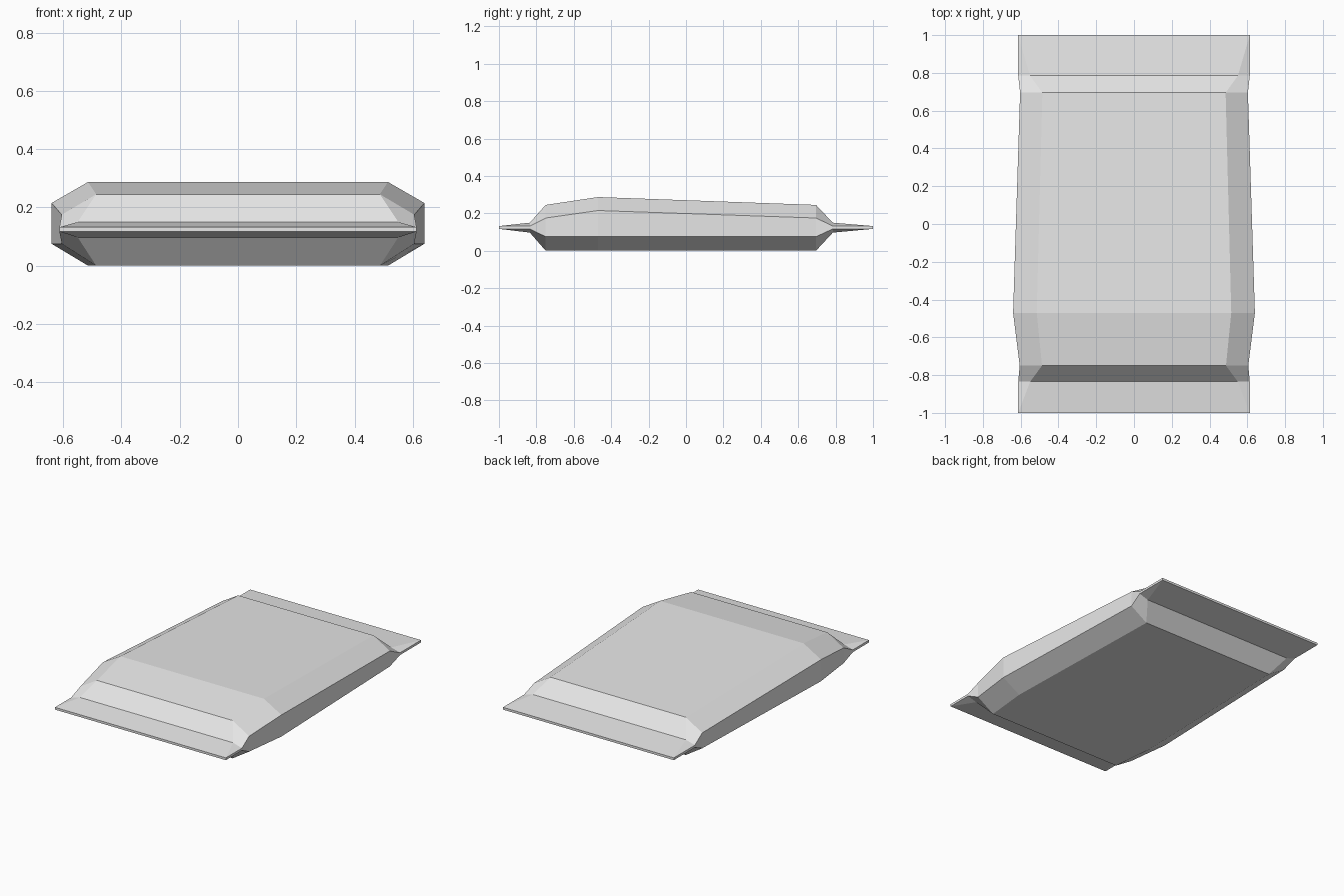
import bpy
import bmesh

cube = bpy.data.objects.get("Cube")
if cube:
    bpy.data.objects.remove(cube, do_unlink=True)

# One plain grey wrapper material
grey = bpy.data.materials.new("wrapper_grey")
grey.use_nodes = True
colour = (0.8, 0.8, 0.8, 1.0)
grey.diffuse_color = colour
grey.node_tree.nodes["Principled BSDF"].inputs["Base Color"].default_value = colour

# Stations along the bag:
# y, outer half width, inner half width, bottom, low side, high side, top
STATIONS = [
    (-1.0, 0.613, 0.613, 0.117, 0.117, 0.132, 0.132),   # front seal edge
    (-0.835, 0.613, 0.55, 0.097, 0.117, 0.132, 0.15),   # front seal root
    (-0.75, 0.605, 0.487, 0.0, 0.075, 0.175, 0.245),    # front shoulder
    (-0.47, 0.64, 0.515, 0.0, 0.075, 0.215, 0.287),     # fullest part
    (0.695, 0.603, 0.485, 0.0, 0.075, 0.175, 0.245),    # back shoulder
    (0.785, 0.613, 0.55, 0.097, 0.117, 0.132, 0.15),    # back seal root
    (1.0, 0.613, 0.613, 0.117, 0.117, 0.132, 0.132),    # back seal edge
]


def ring(bm, y, outer, inner, bottom, low, high, top):
    """Eight-sided cross-section, mirrored left to right."""
    half = [(inner, bottom), (outer, low), (outer, high), (inner, top)]
    outline = half + [(-x, z) for x, z in reversed(half)]
    return [bm.verts.new((x, y, z)) for x, z in outline]


# Loft the bag through the stations and close both ends
bm = bmesh.new()
rings = [ring(bm, *station) for station in STATIONS]
for a, b in zip(rings, rings[1:]):
    for i in range(len(a)):
        j = (i + 1) % len(a)
        bm.faces.new((a[i], a[j], b[j], b[i]))
bm.faces.new(rings[0])
bm.faces.new(rings[-1])

# Merge the doubled corners of the flat seal edges
bmesh.ops.remove_doubles(bm, verts=bm.verts, dist=0.0005)
bmesh.ops.recalc_face_normals(bm, faces=bm.faces)

mesh = bpy.data.meshes.new("sealed_bag")
bm.to_mesh(mesh)
bm.free()
mesh.materials.append(grey)
bag = bpy.data.objects.new("sealed_bag", mesh)
bpy.context.collection.objects.link(bag)
